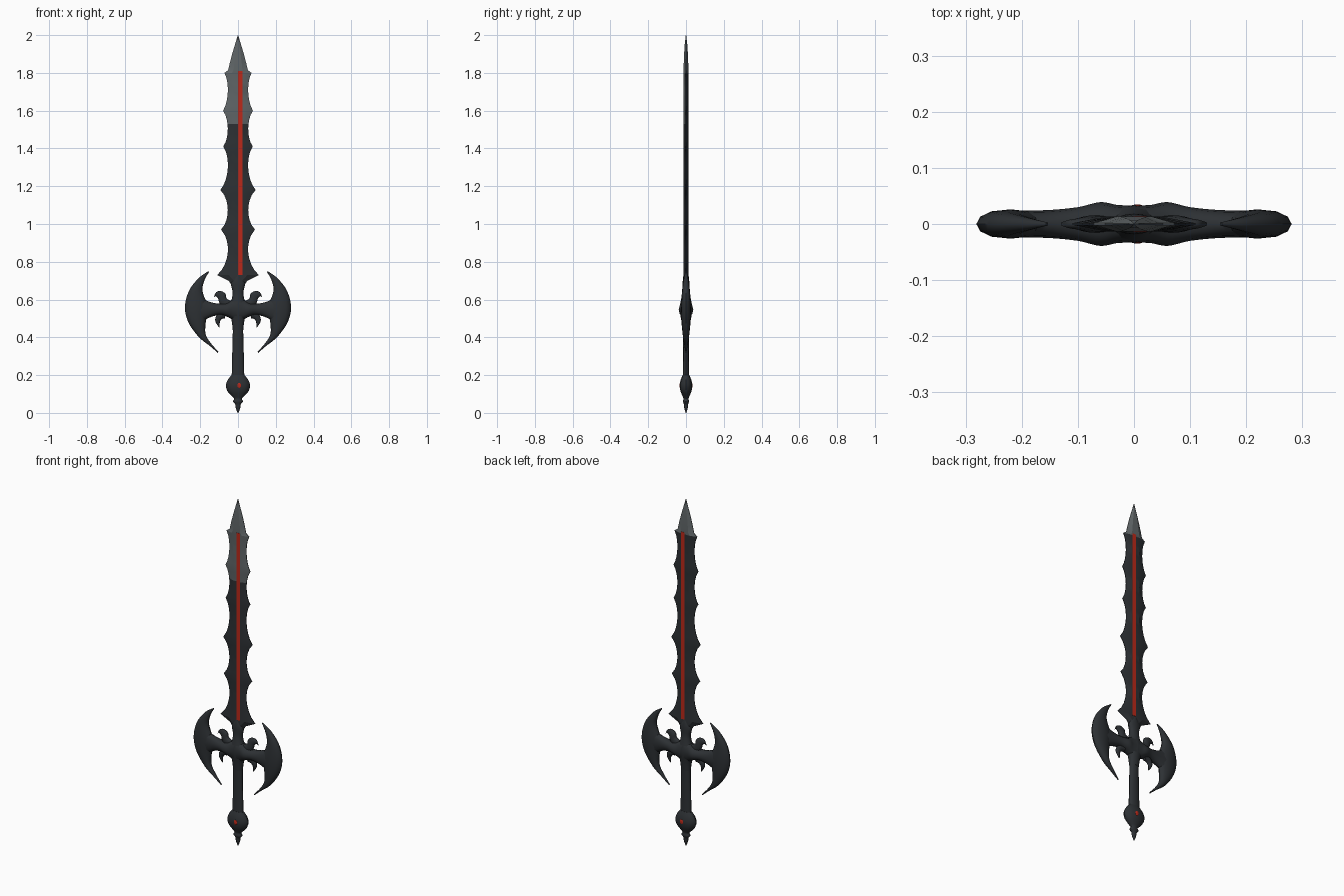
import bpy, bmesh, math
from mathutils import Vector


def material(name, r, g, b):
    m = bpy.data.materials.new(name)
    m.diffuse_color = (r, g, b, 1)
    return m


DARK = material("dark steel", 0.026, 0.030, 0.034)
PALE = material("pale steel", 0.115, 0.13, 0.135)
RED = material("red inlay", 0.50, 0.022, 0.01)

# Cross-sections as (across, depth) factors
ROUND = [(math.copysign(abs(math.cos(a)) ** 0.85, math.cos(a)), math.sin(a))
         for a in [math.tau * i / 12 for i in range(12)]]
BEVEL = [(-1, 0.12), (-0.45, 1), (0.45, 1), (1, 0.12),
         (1, -0.12), (0.45, -1), (-0.45, -1), (-1, -0.12)]


def resample(pts, n):
    """Smooth curve through the stations."""
    pts = [Vector(p) for p in pts]
    out = []
    for i in range(len(pts) - 1):
        p0, p1, p2 = pts[max(i - 1, 0)], pts[i], pts[i + 1]
        p3 = pts[min(i + 2, len(pts) - 1)]
        for k in range(n):
            t = k / n
            out.append(0.5 * (2 * p1 + (p2 - p0) * t
                              + (2 * p0 - 5 * p1 + 4 * p2 - p3) * t * t
                              + (3 * p1 - p0 - 3 * p2 + p3) * t ** 3))
    return out + [pts[-1]]


def loft(name, stations, section=ROUND, sides=(1,), angle=40):
    """Skin stations (x1, z1, x2, z2, half depth); sides mirrors in x."""
    bm = bmesh.new()
    for s in sides:
        rings = []
        for x1, z1, x2, z2, d in stations:
            cx, cz, hx, hz = (x1 + x2) / 2, (z1 + z2) / 2, (x2 - x1) / 2, (z2 - z1) / 2
            rings.append([bm.verts.new((s * (cx + hx * u), d * v, cz + hz * u))
                          for u, v in section])
        n = len(section)
        for a, b in zip(rings, rings[1:]):
            for i in range(n):
                j = (i + 1) % n
                bm.faces.new((a[i], a[j], b[j], b[i]))
        bm.faces.new(rings[0])
        bm.faces.new(rings[-1])
    bmesh.ops.recalc_face_normals(bm, faces=bm.faces)
    me = bpy.data.meshes.new(name)
    bm.to_mesh(me)
    bm.free()
    ob = bpy.data.objects.new(name, me)
    bpy.context.collection.objects.link(ob)
    me.materials.append(DARK)
    bpy.ops.object.select_all(action='DESELECT')
    ob.select_set(True)
    bpy.context.view_layer.objects.active = ob
    bpy.ops.object.shade_smooth_by_angle(angle=math.radians(angle))
    return ob


def upright(rows):
    """Rows (z, half width, half depth) to stations centred on x = 0."""
    return [(-w, z, w, z, d) for z, w, d in rows]


# Blade: scalloped edges between barbs, then a leaf-shaped point
barbs = [(0.73, 0.11), (0.97, 0.09), (1.18, 0.093), (1.41, 0.078), (1.60, 0.079), (1.80, 0.072)]
rows = [(0.67, 0.03, 0.013), (0.70, 0.05, 0.013)]
for (za, wa), (zb, wb) in zip(barbs, barbs[1:]):
    dip = (wa + wb) / 2 - 0.054
    for k in range(8):
        t = k / 8
        rows.append((za + (zb - za) * t,
                     wa + (wb - wa) * t - dip * (4 * t * (1 - t)) ** 0.8, 0.013))
rows += [(1.80, 0.072, 0.013), (1.815, 0.052, 0.013), (1.85, 0.044, 0.012),
         (1.90, 0.031, 0.010), (1.95, 0.016, 0.007), (2.0, 0.001, 0.001)]
blade = loft("blade", upright(rows), BEVEL, angle=20)
blade.data.materials.append(PALE)
for p in blade.data.polygons:
    if p.center.z > 1.80 or (p.center.z > 1.52 and p.normal.y < -0.1):
        p.material_index = 1

# Red inlay strips on both faces of the blade
for label, y in (("front", -0.0125), ("back", 0.0125)):
    bpy.ops.mesh.primitive_cube_add(size=1, location=(0.011, y, 1.27))
    ob = bpy.context.object
    ob.name = label + "_blade_inlay"
    ob.scale = (0.023, 0.004, 1.08)
    ob.data.materials.append(RED)

# Crescent wings of the guard: outer edge, inner edge, half depth
wing = [(0.157, 0.75, 0.153, 0.746, 0.003), (0.21, 0.712, 0.176, 0.705, 0.012),
        (0.26, 0.645, 0.188, 0.645, 0.021), (0.281, 0.56, 0.160, 0.56, 0.026),
        (0.263, 0.48, 0.170, 0.485, 0.024), (0.208, 0.402, 0.172, 0.42, 0.017),
        (0.15, 0.355, 0.146, 0.372, 0.010), (0.107, 0.318, 0.104, 0.324, 0.003)]
loft("guard_wings", resample(wing, 5), sides=(1, -1))

# Arms that join the wings to the hub
arm = [(0.0, 0.615, 0.0, 0.485, 0.033), (0.03, 0.60, 0.03, 0.495, 0.034),
       (0.06, 0.582, 0.06, 0.51, 0.039), (0.10, 0.578, 0.10, 0.518, 0.030),
       (0.15, 0.588, 0.15, 0.505, 0.025), (0.20, 0.61, 0.20, 0.475, 0.024)]
loft("guard_arms", resample(arm, 4), sides=(1, -1))

# Small curled hooks above and below the arms
upper = [(0.03, 0.59, 0.08, 0.55, 0.015), (0.060, 0.605, 0.098, 0.58, 0.015),
         (0.066, 0.63, 0.105, 0.605, 0.013), (0.09, 0.645, 0.112, 0.612, 0.010),
         (0.115, 0.639, 0.120, 0.618, 0.007), (0.128, 0.613, 0.130, 0.611, 0.003)]
lower = [(0.06, 0.55, 0.07, 0.50, 0.014), (0.095, 0.535, 0.078, 0.500, 0.014),
         (0.117, 0.51, 0.088, 0.495, 0.012), (0.119, 0.482, 0.096, 0.482, 0.009),
         (0.100, 0.452, 0.097, 0.455, 0.003)]
loft("upper_hooks", resample(upper, 4), sides=(1, -1))
loft("lower_hooks", resample(lower, 4), sides=(1, -1))

# Hub and collar gripping the blade
loft("hub", resample(upright([(0.44, 0.028, 0.018), (0.49, 0.034, 0.025), (0.55, 0.05, 0.034),
                              (0.60, 0.034, 0.026), (0.64, 0.028, 0.019), (0.69, 0.037, 0.018),
                              (0.735, 0.004, 0.013)]), 3))

# Grip
loft("grip", upright([(0.17, 0.034, 0.017), (0.30, 0.031, 0.015),
                      (0.40, 0.028, 0.016), (0.50, 0.027, 0.020)]))

# Pommel with turned finial
loft("pommel", resample(upright([(0.0, 0.002, 0.002), (0.025, 0.012, 0.009), (0.045, 0.014, 0.011),
                                 (0.06, 0.027, 0.016), (0.075, 0.020, 0.014), (0.09, 0.034, 0.019),
                                 (0.115, 0.056, 0.029), (0.145, 0.064, 0.033),
                                 (0.175, 0.054, 0.028), (0.20, 0.034, 0.018)]), 3))

# Red gems on both faces of the pommel
for label, y in (("front", -0.031), ("back", 0.031)):
    bpy.ops.mesh.primitive_uv_sphere_add(segments=10, ring_count=6, radius=1, location=(0.006, y, 0.145))
    ob = bpy.context.object
    ob.name = label + "_pommel_gem"
    ob.scale = (0.011, 0.004, 0.014)
    ob.data.materials.append(RED)
